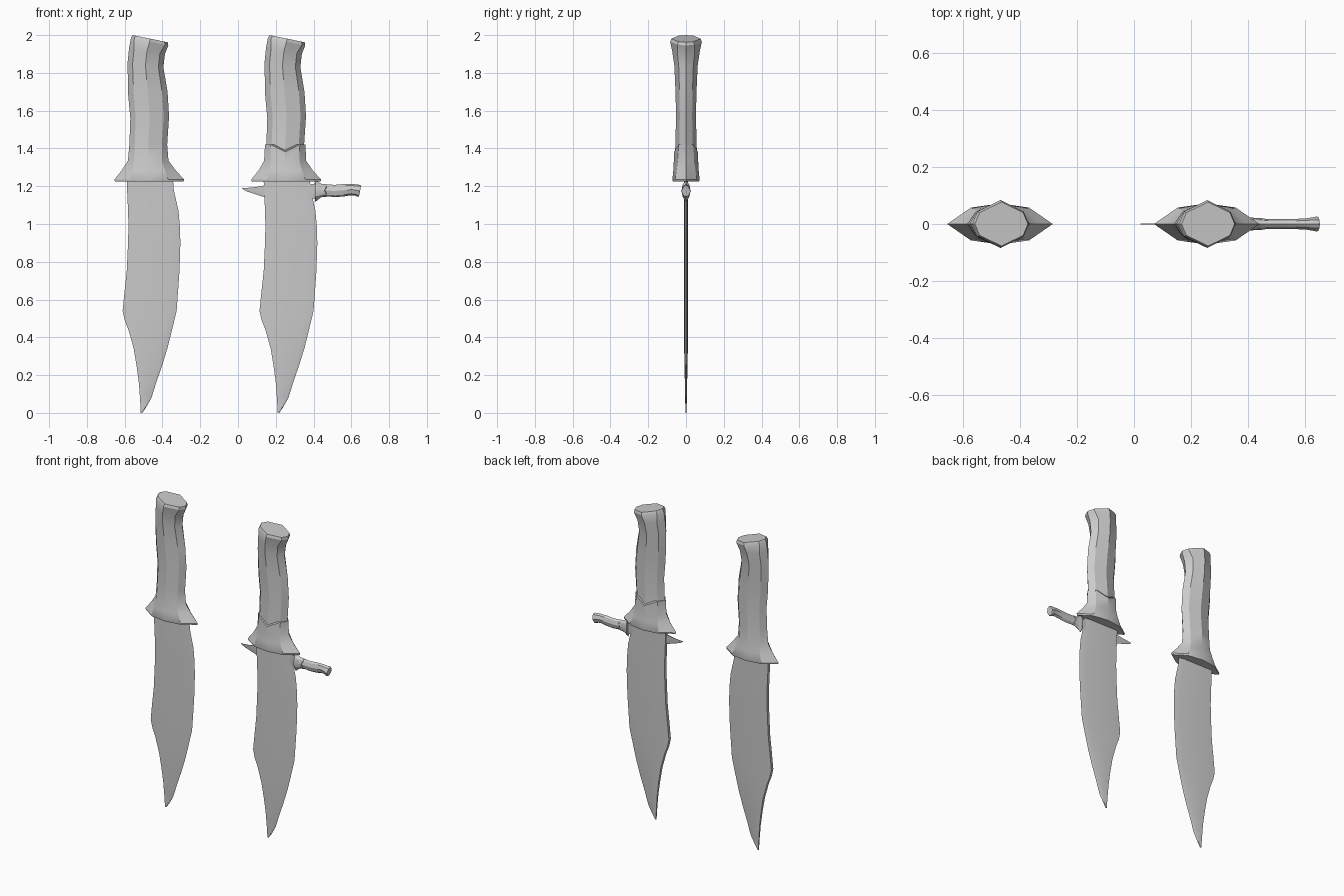
import bpy, bmesh, math
from mathutils import Matrix, Vector

if "Cube" in bpy.data.objects:
    bpy.data.objects.remove(bpy.data.objects["Cube"])


def loft(name, rings, matrix, angle):
    """Skin a list of equal-length closed rings, cap both ends."""
    bm = bmesh.new()
    rows = [[bm.verts.new(matrix @ Vector(p)) for p in r] for r in rings]
    n = len(rows[0])
    for a, b in zip(rows, rows[1:]):
        for i in range(n):
            j = (i + 1) % n
            bm.faces.new((a[i], a[j], b[j], b[i]))
    bm.faces.new(rows[0])
    bm.faces.new(rows[-1])
    bmesh.ops.recalc_face_normals(bm, faces=bm.faces)
    me = bpy.data.meshes.new(name)
    bm.to_mesh(me)
    bm.free()
    ob = bpy.data.objects.new(name, me)
    bpy.context.collection.objects.link(ob)
    bpy.ops.object.select_all(action='DESELECT')
    ob.select_set(True)
    bpy.context.view_layer.objects.active = ob
    bpy.ops.object.shade_smooth_by_angle(angle=math.radians(angle))
    return ob


def octagon(xl, zl, xr, zr, b, cx=0.72, cy=0.62, grow=0.0, dip=0.0):
    """Eight-sided handle section; dip lowers the front and back middle."""
    c, a, b = (xl + xr) / 2, (xr - xl) / 2 + grow, b + grow
    pts = [(1, 0), (cx, cy), (0, 1), (-cx, cy), (-1, 0), (-cx, -cy), (0, -1), (cx, -cy)]
    return [(c + u * a, v * b, (zl + zr) / 2 + u * (zr - zl) / 2 - (dip if u == 0 else 0))
            for u, v in pts]


# Handle sections: left x, left z, right x, right z, half depth, corner x and y factors
GUARD = [
    (-.137, 1.225, .227, 1.225, .069, .55, .8),
    (-.14, 1.235, .23, 1.235, .072, .55, .8),
    (-.10, 1.285, .185, 1.285, .067, .6, .75),
    (-.068, 1.335, .147, 1.335, .061, .68, .66),
]
GRIP = [
    (-.060, 1.42, .140, 1.42, .056),
    (-.055, 1.56, .150, 1.57, .053),
    (-.066, 1.68, .142, 1.70, .055),
    (-.070, 1.85, .120, 1.83, .062),
    (-.062, 1.93, .128, 1.90, .073),
    (-.052, 1.985, .146, 1.945, .084, .82, .52),
    (-.043, 2.0, .143, 1.962, .077, .82, .52),
]
# Blade outline: z, spine x, cutting edge x
BLADE = [
    (1.25, -.075, .170), (1.18, -.072, .175), (1.07, -.067, .200), (.99, -.065, .207),
    (.90, -.067, .210), (.75, -.074, .205), (.65, -.085, .198), (.54, -.096, .190),
    (.49, -.085, .178), (.44, -.065, .166), (.34, -.037, .141), (.25, -.022, .113),
    (.16, -.010, .082), (.08, -.004, .057), (.03, -.001, .029), (0, 0, .008),
]


def blade_section(z, xs, xe):
    t = .01 * min(1, .3 + z / .5)
    xb = xe - (xe - xs) * .16
    return [(xs, -t, z), (xb, -t * .8, z), (xe, 0, z), (xb, t * .8, z), (xs, t, z)]


def knife(name, matrix, collar):
    loft(name + "_blade", [blade_section(*r) for r in BLADE], matrix, 25)
    if not collar:
        loft(name + "_handle", [octagon(*r) for r in GUARD + GRIP], matrix, 28)
        return
    # separate grip set into a scooped guard collar
    loft(name + "_grip", [octagon(*r) for r in GUARD[3:] + GRIP], matrix, 28)
    rings = [octagon(*r) for r in GUARD[:3]]
    rings.append(octagon(*GUARD[3], grow=.004, dip=.01))
    rings.append(octagon(*GRIP[0], grow=.007, dip=.038))
    loft(name + "_guard", rings, matrix, 28)


# Two large knives side by side
knife("left_knife", Matrix.Translation((-.515, 0, 0)), False)
knife("right_knife", Matrix.Translation((.21, 0, 0)), True)

# Small knife lying crosswise through the right blade
small = (Matrix.Translation((.022, 0, 1.19)) @ Matrix.Rotation(math.pi / 2, 4, 'Y')
         @ Matrix.Scale(.315, 4))
knife("small_knife", small, True)
